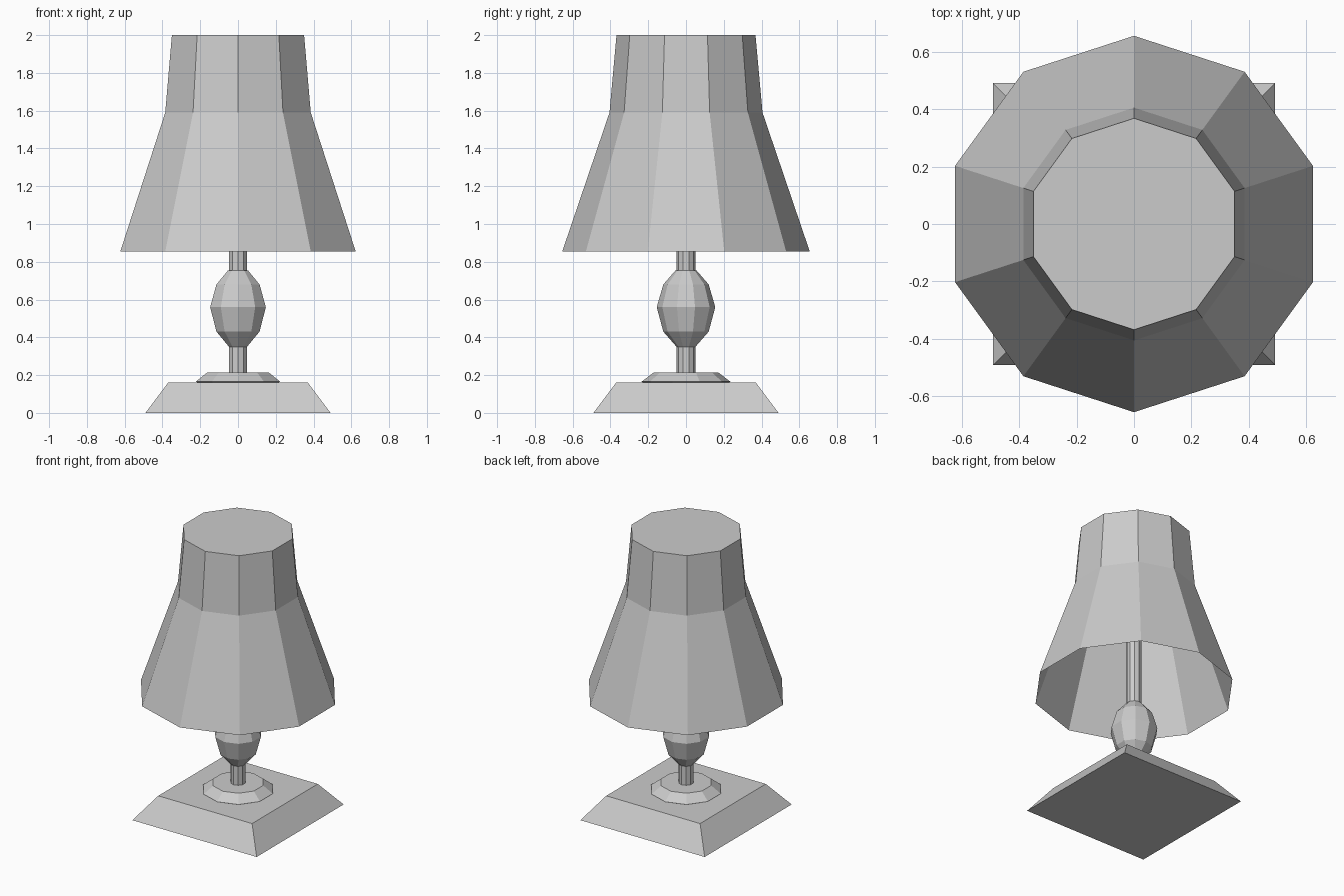
import bpy, bmesh
from math import cos, sin, pi

if "Cube" in bpy.data.objects:
    bpy.data.objects.remove(bpy.data.objects["Cube"])


def lathe(name, profile, sides=10, start=pi / 2, cap_bottom=True, cap_top=True):
    """Flat-faced turned part from (radius, z) pairs, listed bottom to top."""
    bm = bmesh.new()
    rings = [[bm.verts.new((r * cos(start + 2 * pi * i / sides),
                            r * sin(start + 2 * pi * i / sides), z))
              for i in range(sides)] for r, z in profile]
    for low, high in zip(rings, rings[1:]):
        for i in range(sides):
            j = (i + 1) % sides
            bm.faces.new((low[i], low[j], high[j], high[i]))
    if cap_bottom:
        bm.faces.new(rings[0][::-1])
    if cap_top:
        bm.faces.new(rings[-1])
    mesh = bpy.data.meshes.new(name)
    bm.to_mesh(mesh)
    bm.free()
    obj = bpy.data.objects.new(name, mesh)
    bpy.context.collection.objects.link(obj)
    return obj


# Square tapered base
R2 = 2 ** 0.5
lathe("base", [(0.49 * R2, 0), (0.37 * R2, 0.16)], sides=4, start=pi / 4)

# Round collar on the base
lathe("collar", [(0.225, 0.16), (0.235, 0.165), (0.17, 0.215)])

# Pole running up into the shade
lathe("pole", [(0.049, 0.215), (0.049, 1.99)])

# Turned bulb around the pole
lathe("stem_bulb", [(0.05, 0.35), (0.12, 0.43), (0.155, 0.56),
                    (0.12, 0.68), (0.055, 0.755)])

# Shade, open underneath and closed on top
lathe("shade", [(0.655, 0.855), (0.405, 1.59), (0.368, 2.0)], cap_bottom=False)
